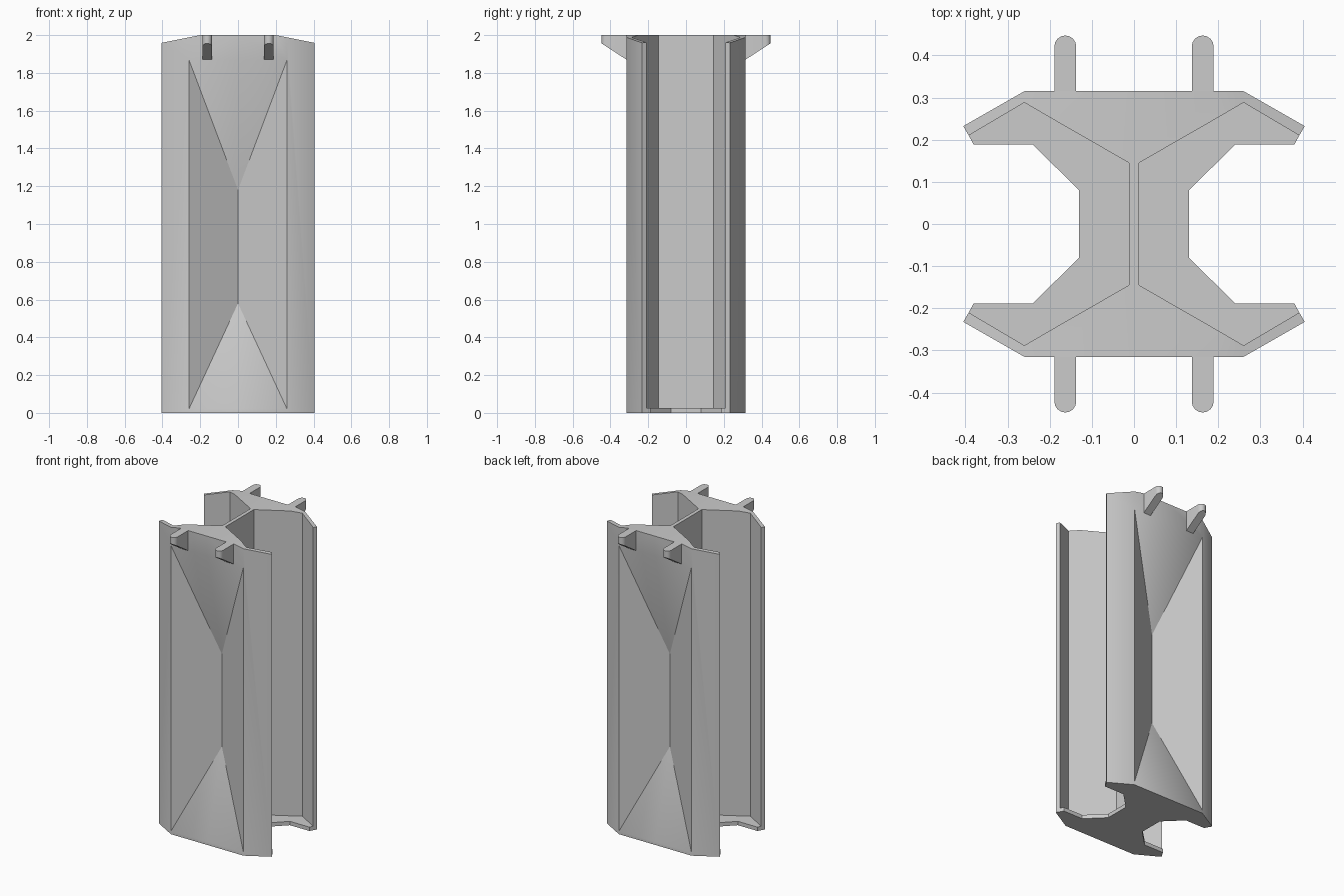
import bpy
import bmesh
import math

cube = bpy.data.objects.get("Cube")
if cube:
    bpy.data.objects.remove(cube, do_unlink=True)

# Plain grey finish
grey = bpy.data.materials.new("plain_grey")
grey.use_nodes = True
colour = (0.6, 0.6, 0.6, 1)
grey.diffuse_color = colour
grey.node_tree.nodes["Principled BSDF"].inputs["Base Color"].default_value = colour


def make_object(name, faces, signs):
    """Build faces (lists of points), repeated for each pair of mirror signs."""
    bm = bmesh.new()
    for sx, sy in signs:
        for face in faces:
            bm.faces.new([bm.verts.new((sx * x, sy * y, z)) for x, y, z in face])
    bmesh.ops.remove_doubles(bm, verts=bm.verts, dist=0.0005)
    bmesh.ops.recalc_face_normals(bm, faces=bm.faces)
    mesh = bpy.data.meshes.new(name)
    bm.to_mesh(mesh)
    bm.free()
    mesh.materials.append(grey)
    obj = bpy.data.objects.new(name, mesh)
    bpy.context.collection.objects.link(obj)
    bpy.ops.object.select_all(action="DESELECT")
    obj.select_set(True)
    bpy.context.view_layer.objects.active = obj
    bpy.ops.object.shade_smooth_by_angle(angle=math.radians(30))
    return obj


def level(points, z):
    return [(x, y, z) for x, y in points]


def top_height(p):
    return 2 - max(0, p[0] - 0.2) * 0.2


def topped(points):
    return [(x, y, top_height((x, y))) for x, y in points]


def wall(a, b, low):
    return level([a, b], low) + topped([b, a])


# Plan of one quarter of the column
front, floor, groove_y = 0.315, 0.025, 0.165
middle, bend, corner = (0, front), (0.2, front), (0.26, front)
tip, lip = (0.405, 0.232), (0.392, 0.21)
fold, slope, root, web = (0.26, 0.288), (0.2, 0.253), (0.012, 0.145), (0.012, 0)
rim = [lip, (0.38, 0.188), (0.24, 0.188), (0.13, 0.08), (0.13, 0)]

# Front groove between its lower and upper ends
low, high = 0.02, 1.87
deep_low, deep_high = (0, groove_y, 0.58), (0, groove_y, 1.18)
corner_low, corner_high = (*corner, low), (*corner, high)
mid_low, mid_high = (*middle, low), (*middle, high)
faces = [
    [mid_low, corner_low, deep_low],
    [mid_high, deep_high, corner_high],
    [corner_low, corner_high, deep_high, deep_low],
    level([middle, corner], 0) + [corner_low, mid_low],
    [mid_high, corner_high] + topped([corner, bend, middle]),
]
# Bevelled flank, flange edge and inner channel walls
faces.append(level([corner, tip], 0) + topped([tip, corner]) + [corner_high, corner_low])
faces.append(level([tip, lip], 0) + [(*lip, floor)] + topped([lip, tip]))
inner = [lip, fold, slope, root, web]
faces += [wall(a, b, floor) for a, b in zip(inner, inner[1:])]
# Top, base plate and its rim
faces.append(topped([middle, bend, slope, root, web, (0, 0)]))
faces.append(topped([bend, corner, tip, lip, fold, slope]))
faces.append(level(inner + rim[:0:-1], floor))
faces.append(level([middle, corner, tip] + rim + [(0, 0)], 0))
faces += [level([a, b], 0) + level([b, a], floor) for a, b in zip(rim, rim[1:])]
quarters = [(sx, sy) for sx in (1, -1) for sy in (1, -1)]
make_object("column", faces, quarters)

# Four round-ended top lugs with sloping undersides
radius, centre, reach = 0.026, 0.163, 0.421
arc = [(centre + radius * math.cos(i * math.pi / 8),
        reach + radius * math.sin(i * math.pi / 8)) for i in range(9)]
plan = [(centre + radius, front)] + arc + [(centre - radius, front)]
upper = level(plan, 2)
lower = [(x, y, high + (y - front) * 0.65) for x, y in plan]
lug = [upper, lower]
for i in range(len(plan)):
    j = (i + 1) % len(plan)
    lug.append([lower[i], lower[j], upper[j], upper[i]])
for sx, sy in quarters:
    side = "left" if sx > 0 else "right"
    end = "back" if sy > 0 else "front"
    make_object(f"{end}_{side}_lug", lug, [(sx, sy)])
